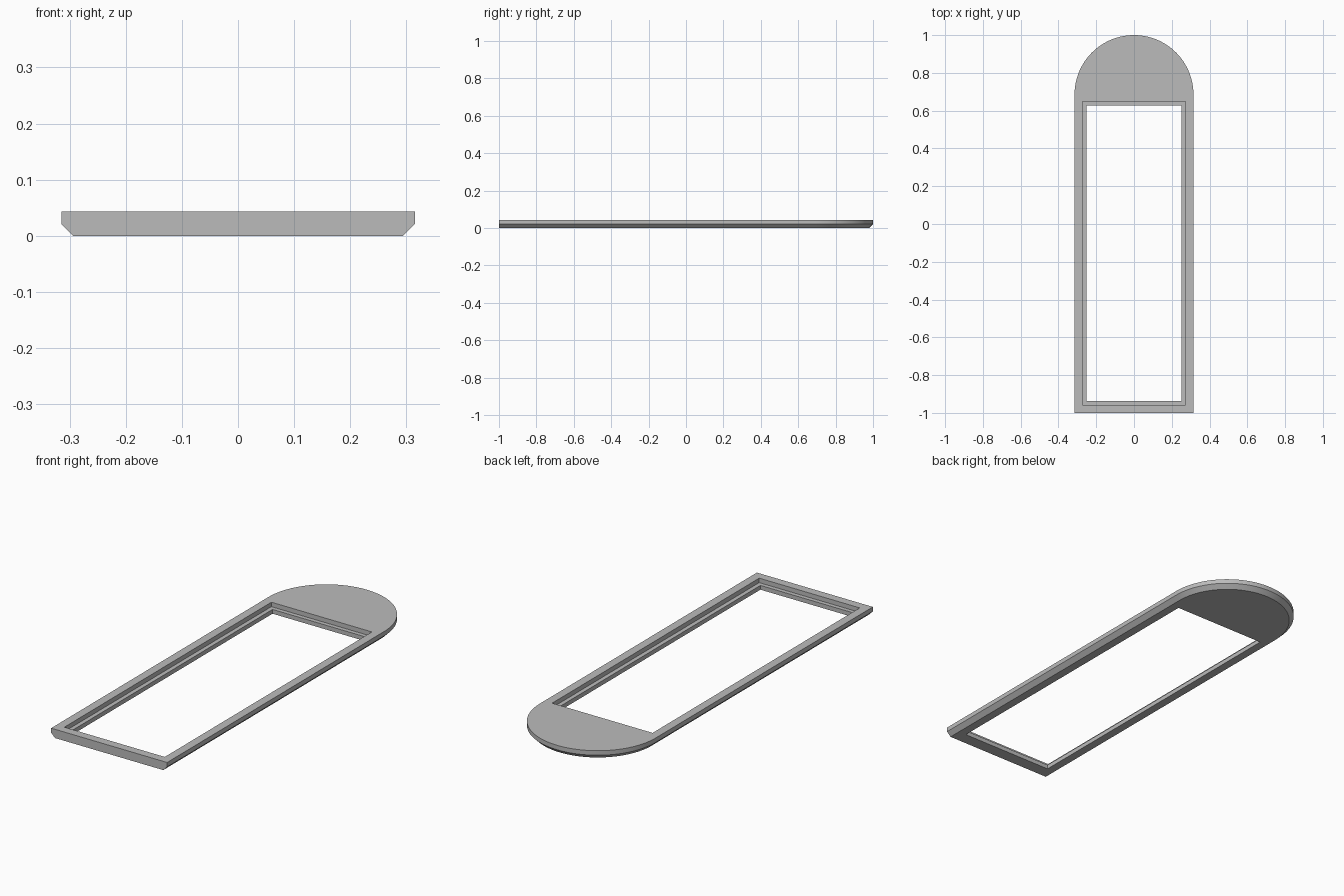
import bpy, bmesh, math

cube = bpy.data.objects.get("Cube")
if cube:
    bpy.data.objects.remove(cube, do_unlink=True)

HALF_W, HEIGHT, CHAMFER = 0.315, 0.043, 0.021
ARC_Y = 1 - HALF_W

grey = bpy.data.materials.new("grey")
grey.use_nodes = True
colour = (0.5, 0.5, 0.5, 1)
grey.diffuse_color = colour
grey.node_tree.nodes["Principled BSDF"].inputs["Base Color"].default_value = colour


def add_object(name, bm):
    bmesh.ops.recalc_face_normals(bm, faces=bm.faces)
    mesh = bpy.data.meshes.new(name)
    bm.to_mesh(mesh)
    bm.free()
    mesh.materials.append(grey)
    obj = bpy.data.objects.new(name, mesh)
    bpy.context.collection.objects.link(obj)
    return obj


def outline(radius, segments=64):
    """Straight front edge and a semicircular back end."""
    points = [(-radius, -1), (radius, -1)]
    for i in range(segments + 1):
        a = math.pi * i / segments
        points.append((radius * math.cos(a), ARC_Y + radius * math.sin(a)))
    return points


def block(name, x, y0, y1, z0, z1):
    bm = bmesh.new()
    bmesh.ops.create_cube(bm, size=1)
    for v in bm.verts:
        v.co.x *= 2 * x
        v.co.y = y0 if v.co.y < 0 else y1
        v.co.z = z0 if v.co.z < 0 else z1
    obj = add_object(name, bm)
    obj.hide_render = True
    return obj


# Plate with the lower edge chamfered on the sides and round end
bm = bmesh.new()
rings = []
for radius, z in ((HALF_W - CHAMFER, 0), (HALF_W, CHAMFER), (HALF_W, HEIGHT)):
    rings.append([bm.verts.new((x, y, z)) for x, y in outline(radius)])
count = len(rings[0])
for low, high in zip(rings, rings[1:]):
    for i in range(1, count):
        j = (i + 1) % count
        bm.faces.new((low[i], low[j], high[j], high[i]))
# One flat front face, and the two caps
bm.faces.new([r[0] for r in rings] + [r[1] for r in reversed(rings)])
bm.faces.new(rings[0])
bm.faces.new(rings[-1])
frame = add_object("frame", bm)

# Through opening and the wider recess that leaves a ledge
cutters = [
    block("opening_cutter", 0.252, -0.937, 0.628, -0.1, 0.1),
    block("recess_cutter", 0.273, -0.958, 0.649, 0.021, 0.1),
]
bpy.context.view_layer.objects.active = frame
frame.select_set(True)
for cutter in cutters:
    mod = frame.modifiers.new(cutter.name, "BOOLEAN")
    mod.operation = "DIFFERENCE"
    mod.solver = "EXACT"
    mod.object = cutter
    bpy.ops.object.modifier_apply(modifier=mod.name)
    bpy.data.objects.remove(cutter, do_unlink=True)

bpy.ops.object.shade_smooth_by_angle(angle=math.radians(30))
